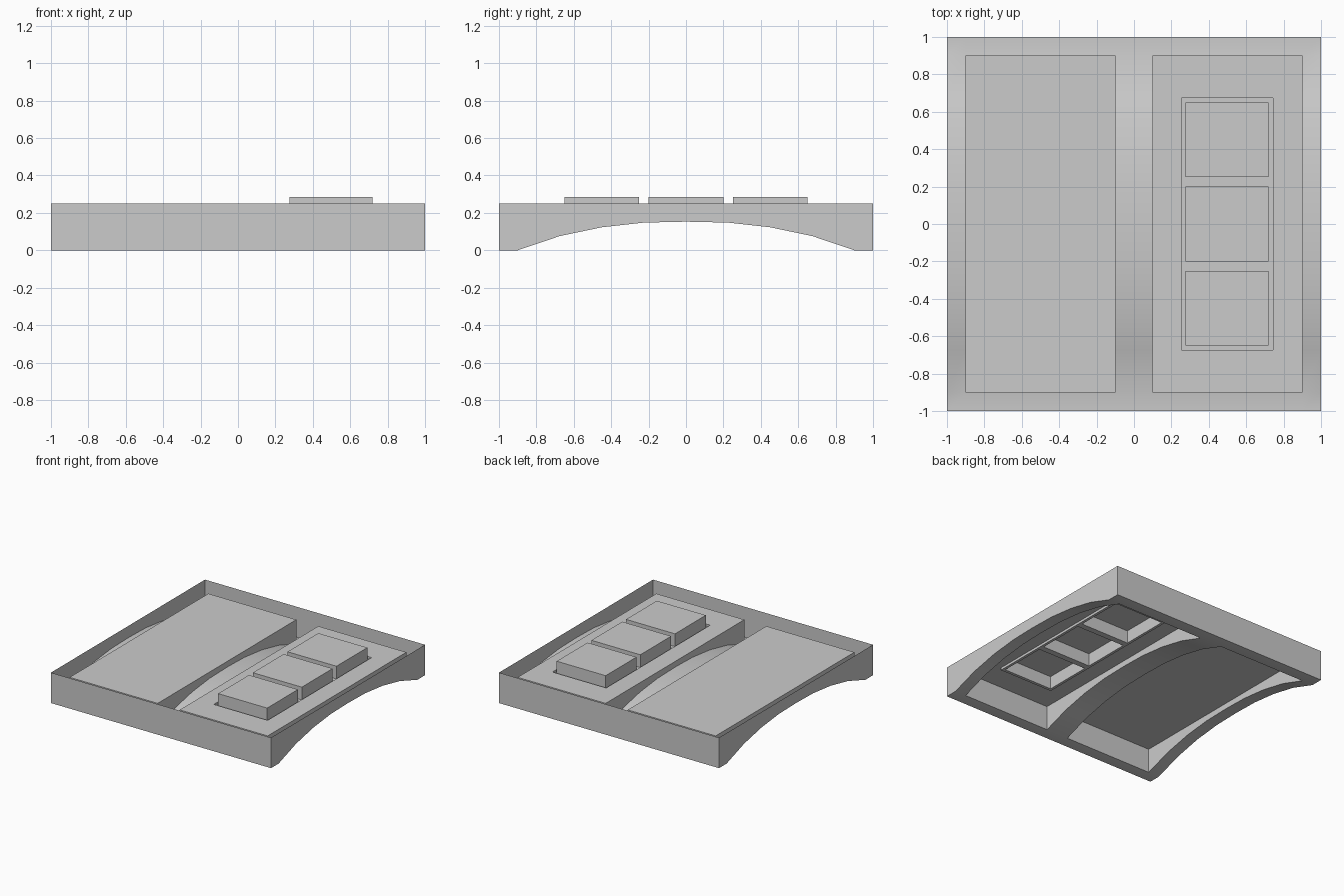
import bpy, bmesh

if "Cube" in bpy.data.objects:
    bpy.data.objects.remove(bpy.data.objects["Cube"])

ARCH = [(-1, 0), (-.9, 0), (-.675, .076), (-.45, .123), (-.225, .148), (0, .153),
        (.225, .148), (.45, .123), (.675, .076), (.9, 0), (1, 0)]
ARCH_Z = dict(ARCH)
RIM, PANEL_Z, GROOVE_Z, KEY_Z = .25, .2, .18, .285


def quad(bm, *pts):
    bm.faces.new([bm.verts.new(p) for p in pts])


def grid(bm, xs, ys, height, skip):
    """Sheet over a grid, leaving out the cells whose centre passes skip."""
    for a, b in zip(xs, xs[1:]):
        for c, d in zip(ys, ys[1:]):
            if not skip((a + b) / 2, (c + d) / 2):
                quad(bm, (a, c, height(c)), (b, c, height(c)), (b, d, height(d)), (a, d, height(d)))


def walls(bm, x0, x1, y0, y1, low, high):
    """Four upright walls, the long ones following the lower profile."""
    ys = [y for y, _ in ARCH if y0 < y < y1] if low is arch else []
    ys = [y0] + ys + [y1]
    for x in (x0, x1):
        for c, d in zip(ys, ys[1:]):
            quad(bm, (x, c, low(c)), (x, d, low(d)), (x, d, high), (x, c, high))
    for y in (y0, y1):
        quad(bm, (x0, y, low(y)), (x1, y, low(y)), (x1, y, high), (x0, y, high))


def flat(z):
    return lambda y: z


def arch(y):
    return ARCH_Z[y]


def finish(bm, name):
    bmesh.ops.remove_doubles(bm, verts=bm.verts, dist=1e-4)
    bmesh.ops.recalc_face_normals(bm, faces=bm.faces)
    mesh = bpy.data.meshes.new(name)
    bm.to_mesh(mesh)
    bm.free()
    obj = bpy.data.objects.new(name, mesh)
    bpy.context.collection.objects.link(obj)
    bpy.ops.object.select_all(action='DESELECT')
    obj.select_set(True)
    bpy.context.view_layer.objects.active = obj
    bpy.ops.object.shade_smooth_by_angle(angle=.52)


# Open tray: thin rim, arched floor and the sides of two raised panels
bm = bmesh.new()
grid(bm, [-1, -.9, -.1, .1, .9, 1], [y for y, _ in ARCH], arch,
     lambda x, y: .1 < abs(x) < .9 and abs(y) < .9)
walls(bm, -1, 1, -1, 1, arch, RIM)
for x0, x1 in ((-.9, -.1), (.1, .9)):
    walls(bm, x0, x1, -.9, .9, arch, PANEL_Z)
finish(bm, "tray")

# Plain panel top
bm = bmesh.new()
grid(bm, [-.9, -.1], [-.9, .9], flat(PANEL_Z), lambda x, y: False)
finish(bm, "plain_panel")

# Panel top with a sunken groove and three hollow keys rising from it
gx0, gx1, gy = .253, .742, .675
kx0, kx1 = .275, .72
keys = [(-.65, -.25), (-.2, .2), (.25, .65)]
bm = bmesh.new()
grid(bm, [.1, gx0, gx1, .9], [-.9, -gy, gy, .9], flat(PANEL_Z),
     lambda x, y: gx0 < x < gx1 and abs(y) < gy)
walls(bm, gx0, gx1, -gy, gy, flat(GROOVE_Z), PANEL_Z)
grid(bm, [gx0, kx0, kx1, gx1], [-gy] + [y for k in keys for y in k] + [gy], flat(GROOVE_Z),
     lambda x, y: kx0 < x < kx1 and any(a < y < b for a, b in keys))
for a, b in keys:
    walls(bm, kx0, kx1, a, b, flat(GROOVE_Z), KEY_Z)
    grid(bm, [kx0, kx1], [a, b], flat(KEY_Z), lambda x, y: False)
finish(bm, "key_panel")
